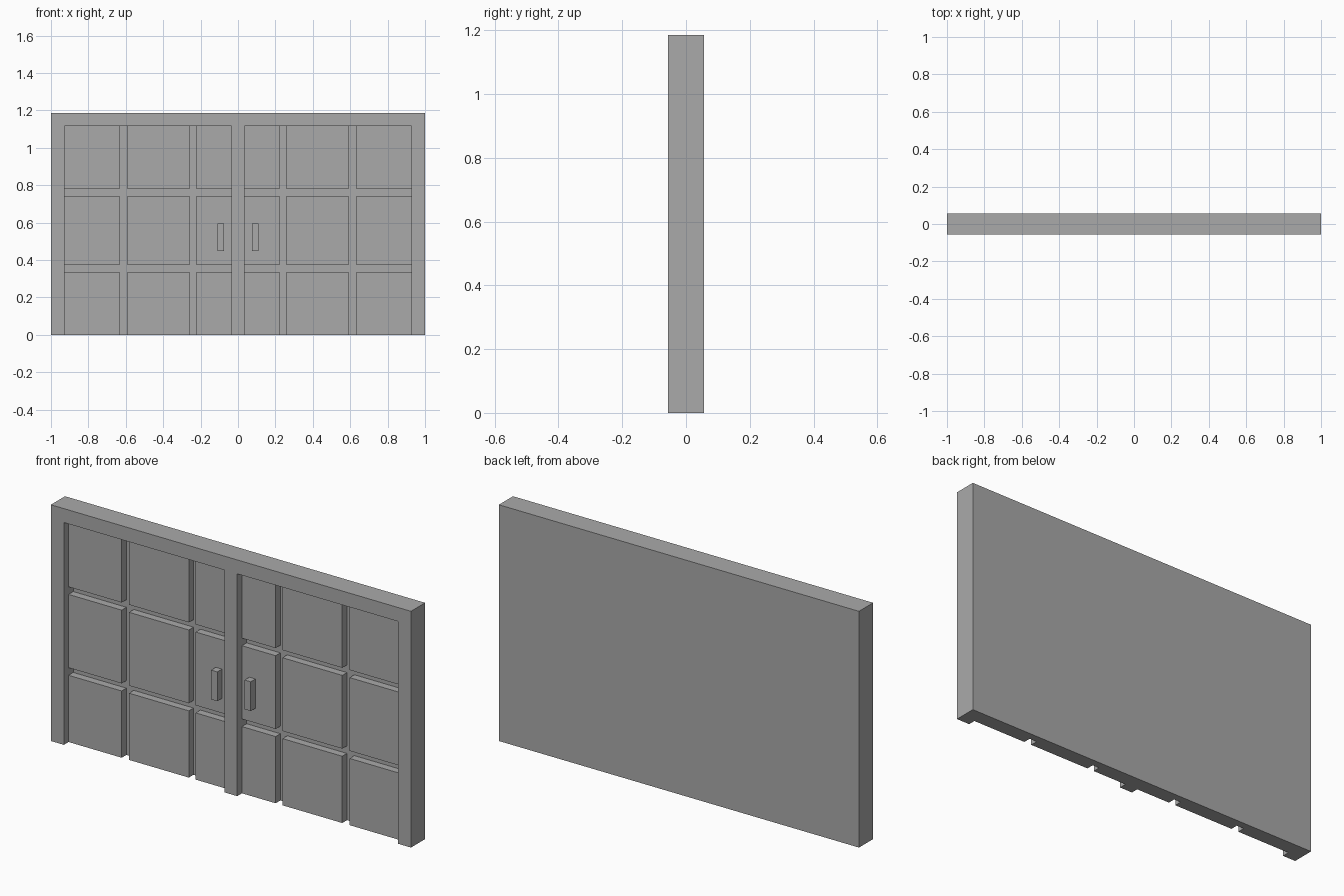
import bpy
import bmesh
from mathutils import Matrix, Vector

if "Cube" in bpy.data.objects:
    bpy.data.objects.remove(bpy.data.objects["Cube"], do_unlink=True)

grey = bpy.data.materials.new("plain grey")
grey.use_nodes = True
GREY = (0.4, 0.4, 0.4, 1.0)
grey.diffuse_color = GREY
grey.node_tree.nodes["Principled BSDF"].inputs["Base Color"].default_value = GREY


def box(name, x, y, z):
    """Box spanning the given (low, high) ranges."""
    low, high = (Vector(c) for c in zip(x, y, z))
    bm = bmesh.new()
    size = Matrix.Diagonal((*(high - low), 1))
    bmesh.ops.create_cube(bm, size=1, matrix=Matrix.Translation((low + high) / 2) @ size)
    mesh = bpy.data.meshes.new(name)
    bm.to_mesh(mesh)
    bm.free()
    mesh.materials.append(grey)
    obj = bpy.data.objects.new(name, mesh)
    bpy.context.scene.collection.objects.link(obj)
    return obj


def span(side, a, b):
    """Range mirrored to the chosen side of the centre."""
    return tuple(sorted((side * a, side * b)))


# Depth levels: frame front, raised panel front, groove floor, back
HEIGHT = 1.186
FRONT, PANEL, FLOOR, BACK = -0.056, -0.0187, 0.0187, 0.056
COLUMNS = [(0.035, 0.222), (0.26, 0.592), (0.633, 0.928)]
ROWS = [(0.0, 0.335), (0.373, 0.741), (0.779, 1.116)]

# Frame with centre post and back wall, two door openings cut from one block
frame = box("door_frame", (-1, 1), (FRONT, BACK), (0, HEIGHT))
cutters = []
for side in (1, -1):
    cutter = box("opening_cutter", span(side, COLUMNS[0][0], COLUMNS[-1][1]),
                 (-0.2, FLOOR), (-0.1, ROWS[-1][1]))
    cutter.hide_render = True
    cutters.append(cutter)
    cut = frame.modifiers.new("opening", "BOOLEAN")
    cut.operation = "DIFFERENCE"
    cut.solver = "EXACT"
    cut.object = cutter

bpy.context.view_layer.update()
evaluated = frame.evaluated_get(bpy.context.evaluated_depsgraph_get())
cut_mesh = bpy.data.meshes.new_from_object(evaluated)
frame.modifiers.clear()
frame.data = cut_mesh
for cutter in cutters:
    bpy.data.objects.remove(cutter, do_unlink=True)

# Raised panels and pull handle on each door
for side, label in ((1, "left"), (-1, "right")):
    for c, column in enumerate(COLUMNS, 1):
        for r, row in enumerate(ROWS, 1):
            box(f"{label}_panel_{r}_{c}", span(side, *column), (PANEL, FLOOR), row)
    box(f"{label}_handle", span(side, 0.076, 0.11), (FRONT, PANEL), (0.447, 0.594))
